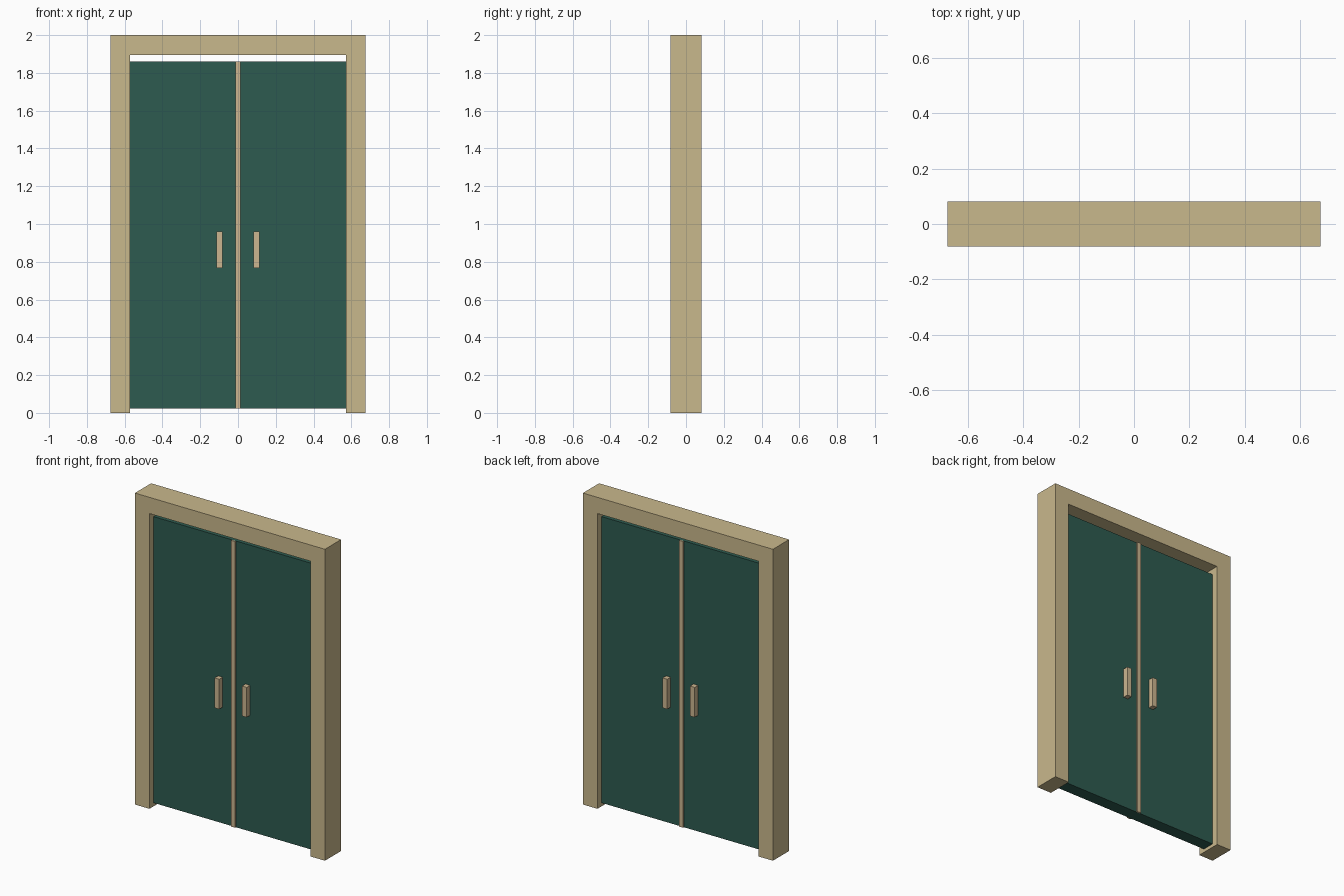
import bpy
import bmesh

if "Cube" in bpy.data.objects:
    bpy.data.objects.remove(bpy.data.objects["Cube"])


def material(name, color):
    m = bpy.data.materials.new(name)
    m.diffuse_color = (*color, 1.0)
    m.use_nodes = True
    m.node_tree.nodes["Principled BSDF"].inputs["Base Color"].default_value = m.diffuse_color
    return m


TAN = material("tan wood", (0.584, 0.479, 0.262))
GREEN = material("dark green paint", (0.027, 0.105, 0.080))
BRASS = material("pale brass", (0.61, 0.47, 0.28))


def finish(name, bm, mat):
    mesh = bpy.data.meshes.new(name)
    bmesh.ops.recalc_face_normals(bm, faces=bm.faces)
    bm.to_mesh(mesh)
    bm.free()
    mesh.materials.append(mat)
    obj = bpy.data.objects.new(name, mesh)
    bpy.context.collection.objects.link(obj)
    return obj


def box(name, x, y, z, mat):
    """Box from (min, max) ranges on each axis."""
    bm = bmesh.new()
    bmesh.ops.create_cube(bm, size=1.0)
    for v in bm.verts:
        v.co = [r[0] if c < 0 else r[1] for c, r in zip(v.co, (x, y, z))]
    return finish(name, bm, mat)


W, D, H = 0.675, 0.082, 2.0         # frame half width, half depth, height
IN, LINTEL = 0.572, 1.896           # opening half width and height
DOOR_D, LOW, TOP = 0.04, 0.022, 1.86
STRIP = 0.014

# Door frame: one extruded arch profile
profile = [(-W, 0), (-W, H), (W, H), (W, 0),
           (IN, 0), (IN, LINTEL), (-IN, LINTEL), (-IN, 0)]
bm = bmesh.new()
face = bm.faces.new([bm.verts.new((x, -D, z)) for x, z in profile])
ext = bmesh.ops.extrude_face_region(bm, geom=[face])
moved = [g for g in ext["geom"] if isinstance(g, bmesh.types.BMVert)]
bmesh.ops.translate(bm, verts=moved, vec=(0, 2 * D, 0))
finish("door_frame", bm, TAN)

# Two door leaves, each with a handle on both faces
for side, s in (("left", -1), ("right", 1)):
    box(f"{side}_door_leaf", sorted((0, s * IN)), (-DOOR_D, DOOR_D),
        (LOW, TOP), GREEN)
    hx = sorted((s * 0.081, s * 0.114))
    for face_name, f in (("front", -1), ("back", 1)):
        box(f"{side}_{face_name}_handle", hx,
            sorted((f * DOOR_D, f * (DOOR_D + 0.035))), (0.768, 0.96), BRASS)

# Raised strips covering the seam between the leaves
for face_name, f in (("front", -1), ("back", 1)):
    box(f"{face_name}_seam_strip", (-STRIP, STRIP),
        sorted((f * DOOR_D, f * (DOOR_D + 0.009))), (LOW, TOP), BRASS)
